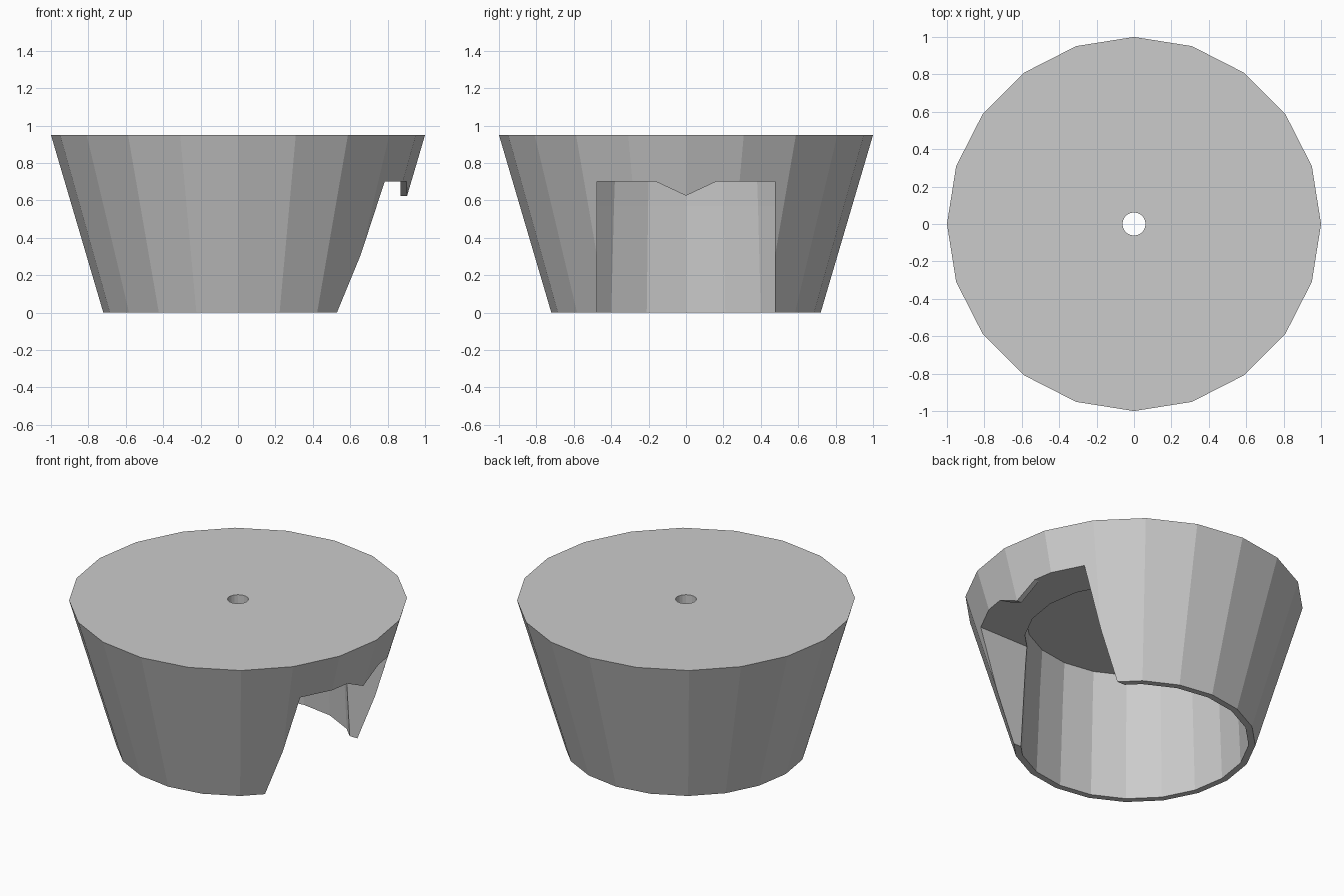
import bpy, bmesh, math

if "Cube" in bpy.data.objects:
    bpy.data.objects.remove(bpy.data.objects["Cube"], do_unlink=True)

SIDES = 20
TOP_R, BASE_R, HEIGHT = 1.0, 0.72, 0.95
SLOT_TOP, SLOT_HALF = 0.70, 0.477

grey = bpy.data.materials.new("plain_grey")
grey.use_nodes = True
colour = (0.6, 0.6, 0.6, 1)
grey.diffuse_color = colour
grey.node_tree.nodes["Principled BSDF"].inputs["Base Color"].default_value = colour


def make_object(name, bm):
    bmesh.ops.recalc_face_normals(bm, faces=bm.faces)
    mesh = bpy.data.meshes.new(name)
    bm.to_mesh(mesh)
    bm.free()
    mesh.materials.append(grey)
    obj = bpy.data.objects.new(name, mesh)
    bpy.context.collection.objects.link(obj)
    return obj


def revolve(name, profile):
    """Turn a closed (radius, height) profile around the z axis."""
    bm = bmesh.new()
    rings = []
    for i in range(SIDES):
        a = 2 * math.pi * i / SIDES
        rings.append([bm.verts.new((r * math.cos(a), r * math.sin(a), z))
                      for r, z in profile])
    n = len(profile)
    for i in range(SIDES):
        a, b = rings[i], rings[(i + 1) % SIDES]
        for j in range(n):
            k = (j + 1) % n
            bm.faces.new((a[j], b[j], b[k], a[k]))
    return make_object(name, bm)


def activate(obj):
    bpy.ops.object.select_all(action='DESELECT')
    obj.select_set(True)
    bpy.context.view_layer.objects.active = obj


# Tapered shell with a small top hole and an open round cavity below
body = revolve("tapered_shell", [
    (0.062, HEIGHT), (TOP_R, HEIGHT), (BASE_R, 0),
    (0.68, 0), (0.655, 0.57), (0.64, 0.82), (0.062, 0.82)])

# Rectangular side opening that runs into the cavity
bm = bmesh.new()
bmesh.ops.create_cube(bm, size=1)
for v in bm.verts:
    v.co.x = 0.1 if v.co.x < 0 else 1.3
    v.co.y *= 2 * SLOT_HALF
    v.co.z = -0.2 if v.co.z < 0 else SLOT_TOP
cutter = make_object("opening_cutter", bm)
cutter.hide_render = True
cut = body.modifiers.new("side_opening", 'BOOLEAN')
cut.operation = 'DIFFERENCE'
cut.solver = 'EXACT'
cut.object = cutter
activate(body)
bpy.ops.object.modifier_apply(modifier=cut.name)
bpy.data.objects.remove(cutter, do_unlink=True)


# Pointed tooth hanging from the lip of the opening, flush with the wall
def wall(y, z):
    r = BASE_R + (TOP_R - BASE_R) * z / HEIGHT
    return r - abs(y) * math.tan(math.pi / SIDES)


bm = bmesh.new()
points = [(-0.16, SLOT_TOP), (0, 0.625), (0.16, SLOT_TOP)]
inner = [bm.verts.new((0.87, y, z)) for y, z in points]
outer = [bm.verts.new((wall(y, z), y, z)) for y, z in points]
crown = bm.verts.new((wall(0, SLOT_TOP), 0, SLOT_TOP))
bm.faces.new(inner)
for i in range(2):
    bm.faces.new((inner[i], inner[i + 1], outer[i + 1], outer[i]))
    bm.faces.new((outer[i], outer[i + 1], crown))
bm.faces.new((inner[0], inner[2], outer[2], crown, outer[0]))
tooth = make_object("lip_tooth", bm)

# Flat facets throughout
for obj in (body, tooth):
    for poly in obj.data.polygons:
        poly.use_smooth = False
